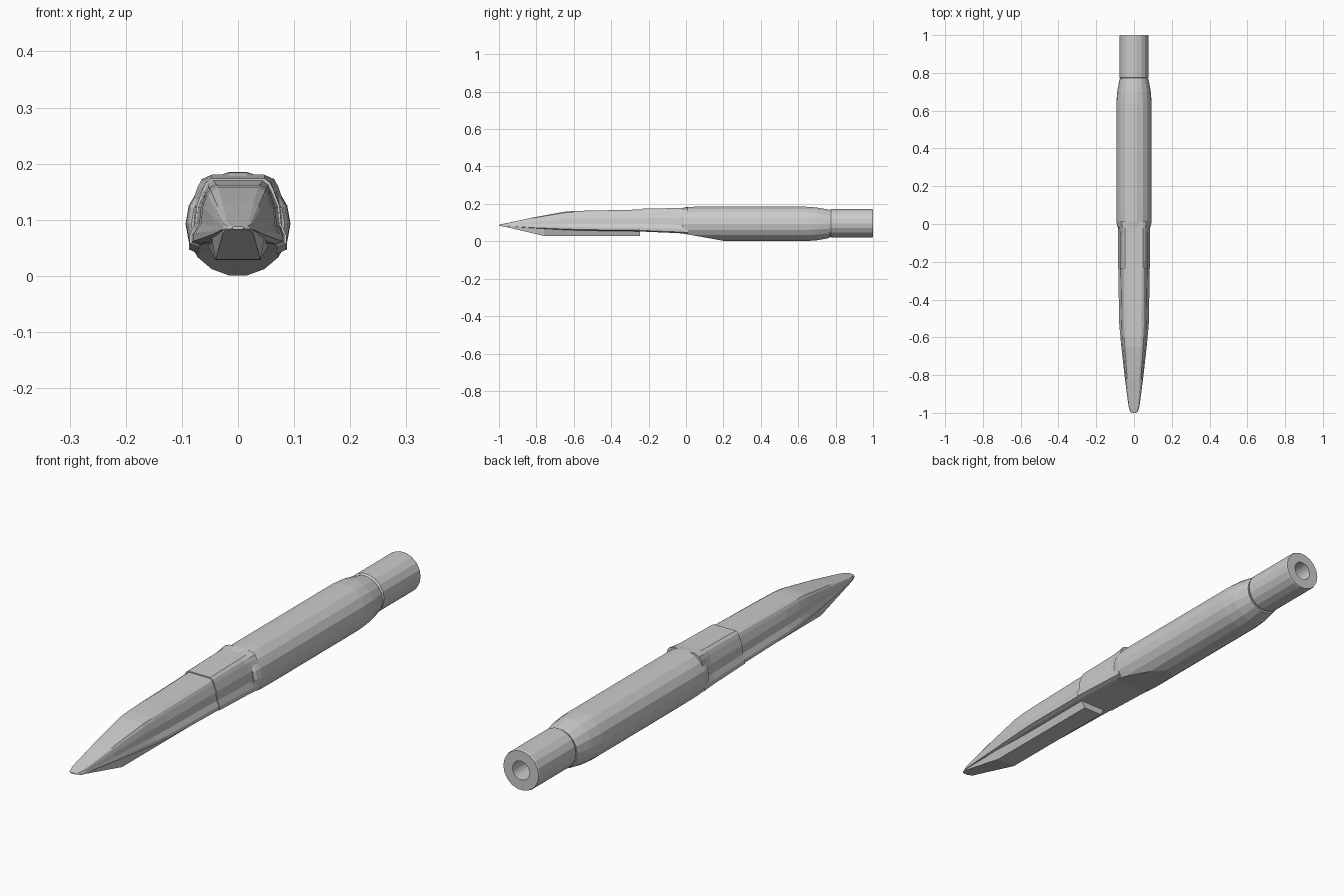
import bpy, bmesh, math
from mathutils import Vector

if "Cube" in bpy.data.objects:
    bpy.data.objects.remove(bpy.data.objects["Cube"])

CZ = 0.093      # height of the long axis
SIDES = 18


def finish(name, bm):
    bmesh.ops.recalc_face_normals(bm, faces=bm.faces)
    mesh = bpy.data.meshes.new(name)
    bm.to_mesh(mesh)
    bm.free()
    ob = bpy.data.objects.new(name, mesh)
    bpy.context.collection.objects.link(ob)
    return ob


def skin(bm, rings):
    """Join successive closed rings of points with faces and cap both ends."""
    loops = [[bm.verts.new(p) for p in ring] for ring in rings]
    n = len(loops[0])
    for a, b in zip(loops, loops[1:]):
        for i in range(n):
            j = (i + 1) % n
            bm.faces.new((a[i], a[j], b[j], b[i]))
    bm.faces.new(loops[0])
    bm.faces.new(loops[-1])


def circle(y, r, cz=CZ):
    step = 2 * math.pi / SIDES
    return [(r * math.sin((i + .5) * step), y, cz + r * math.cos((i + .5) * step))
            for i in range(SIDES)]


def loft(name, stations, section):
    """Half sections (bottom to top) mirrored in x and lofted along y."""
    bm = bmesh.new()
    rings = []
    for y, *params in stations:
        half = section(*params)
        ring = half + [(-x, z) for x, z in reversed(half)]
        rings.append([(x, y, z) for x, z in ring])
    skin(bm, rings)
    return finish(name, bm)


# Turned body, with its underside sliced into a sloping flat
bm = bmesh.new()
skin(bm, [circle(y, r) for y, r in
          [(-.022, .083), (-.012, .089), (.01, .0925), (.06, .0935), (.64, .0935),
           (.70, .089), (.755, .079), (.768, .076)]])
a, b = Vector((0, -.02, .042)), Vector((0, .21, .001))
normal = Vector((1, 0, 0)).cross(b - a)
if normal.z > 0:
    normal.negate()
bmesh.ops.bisect_plane(bm, geom=bm.verts[:] + bm.edges[:] + bm.faces[:],
                       plane_co=a, plane_no=normal, clear_outer=True)
bmesh.ops.holes_fill(bm, edges=[e for e in bm.edges if e.is_boundary])
finish("body", bm)

# Rear sleeve with a bore, stepped down from the body
bm = bmesh.new()
skin(bm, [circle(y, r, .0965) for y, r in
          [(.755, .070), (.769, .072), (.776, .077), (.994, .077), (1.0, .075),
           (1.0, .036), (.78, .034)]])
finish("rear_sleeve", bm)


# Faceted section: lower rail, hollow side, shoulder and flat top
def beak_section(zb, rail, waist, shoulder, top, zt):
    h = zt - zb
    return [(rail * .82, zb), (rail, zb + .05 * h), (rail, zb + .17 * h),
            (waist, zb + .33 * h), (waist * .96, zb + .6 * h),
            (shoulder, zb + .84 * h), (shoulder * .9, zb + .94 * h), (top, zt)]


# Neck band between body and beak, flaring back into the body
loft("neck_band", [
    (-.235, .052, .086, .077, .063, .047, .174),
    (-.05, .044, .085, .077, .064, .048, .178),
    (-.02, .042, .085, .079, .068, .048, .179),
    (.012, .040, .087, .087, .072, .045, .181)], beak_section)

# Beak tapering to a rounded tip
loft("beak", [
    (-1.0, .084, .010, .010, .009, .007, .088),
    (-.992, .083, .021, .020, .018, .014, .090),
    (-.965, .081, .029, .028, .026, .020, .096),
    (-.82, .070, .048, .046, .040, .027, .127),
    (-.65, .061, .067, .062, .054, .036, .158),
    (-.60, .059, .072, .066, .056, .038, .162),
    (-.52, .057, .079, .069, .058, .040, .164),
    (-.225, .053, .083, .074, .060, .044, .170)], beak_section)


# Reed lying under the beak, thinning to the tip
loft("reed", [
    (-.998, .083, .010, .086, .008),
    (-.985, .080, .023, .085, .022),
    (-.96, .076, .027, .083, .028),
    (-.76, .029, .040, .067, .047),
    (-.245, .028, .040, .057, .056)],
    lambda zb, wb, zt, wt: [(wb, zb), (wt, zt)])
